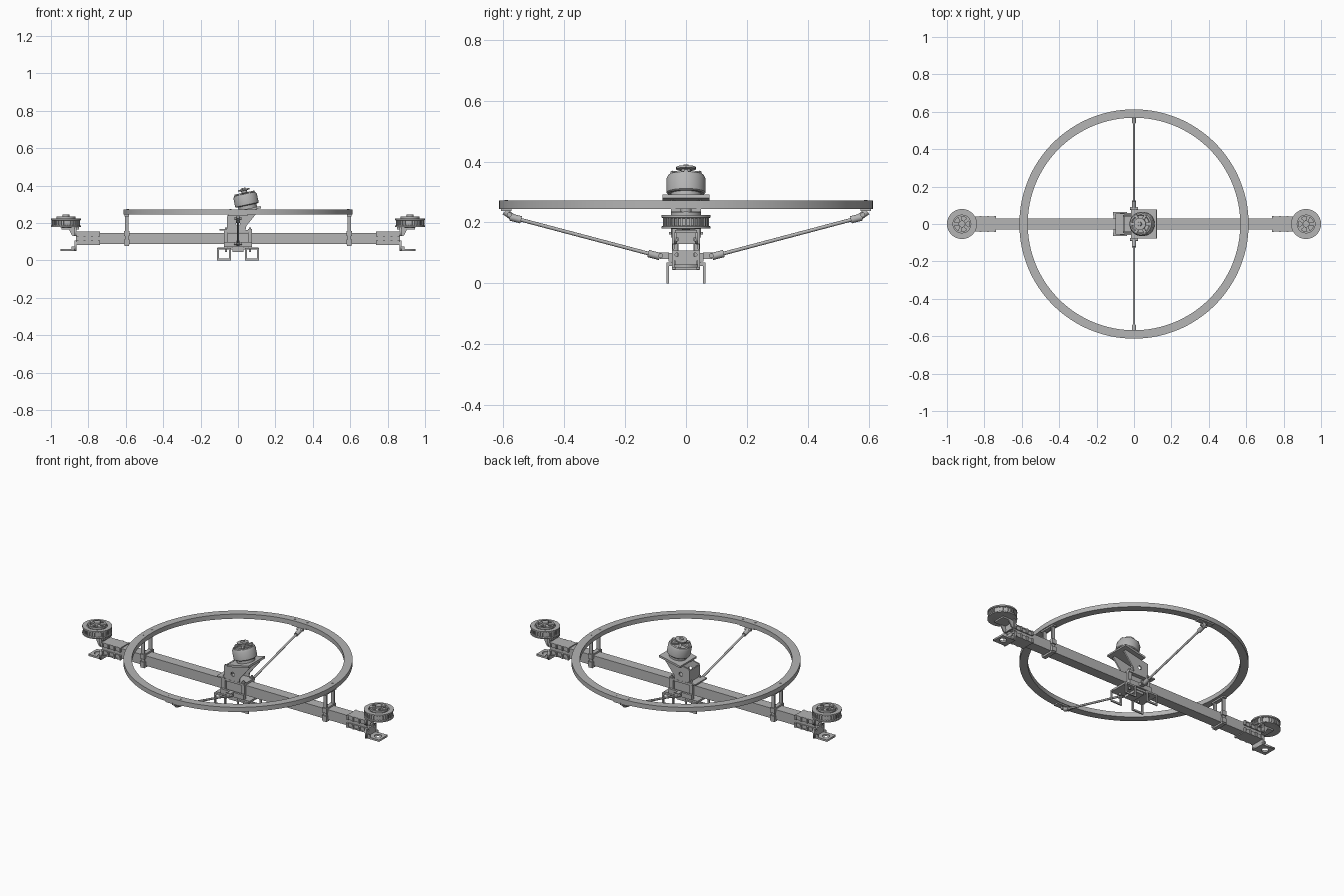
import bpy, bmesh, math
from mathutils import Matrix, Vector

cube = bpy.data.objects.get("Cube")
if cube:
    bpy.data.objects.remove(cube, do_unlink=True)

grey = bpy.data.materials.new("metal_grey")
grey.use_nodes = True
grey.diffuse_color = (0.46, 0.46, 0.46, 1)
grey.node_tree.nodes["Principled BSDF"].inputs["Base Color"].default_value = grey.diffuse_color

I4 = Matrix.Identity(4)
SIDES = (-1, 1)


def finish(name, bm, mat=I4, smooth=False):
    bmesh.ops.recalc_face_normals(bm, faces=bm.faces)
    bm.transform(mat)
    mesh = bpy.data.meshes.new(name)
    bm.to_mesh(mesh)
    bm.free()
    mesh.materials.append(grey)
    ob = bpy.data.objects.new(name, mesh)
    bpy.context.collection.objects.link(ob)
    if smooth:
        bpy.ops.object.select_all(action='DESELECT')
        ob.select_set(True)
        bpy.context.view_layer.objects.active = ob
        bpy.ops.object.shade_smooth_by_angle(angle=math.radians(35))
    return ob


def box(name, x, y, z, mat=I4):
    """Box from three (low, high) ranges."""
    bm = bmesh.new()
    size = Matrix.Diagonal([b - a for a, b in (x, y, z)] + [1])
    centre = Matrix.Translation([(a + b) / 2 for a, b in (x, y, z)])
    bmesh.ops.create_cube(bm, size=1, matrix=centre @ size)
    return finish(name, bm, mat)


def lathe(name, profile, mat=I4, closed=False, steps=64):
    bm = bmesh.new()
    vs = [bm.verts.new((r, 0, z)) for r, z in profile]
    es = [bm.edges.new(p) for p in zip(vs, vs[1:])]
    if closed:
        es.append(bm.edges.new((vs[-1], vs[0])))
    bmesh.ops.spin(bm, geom=vs + es, cent=(0, 0, 0), axis=(0, 0, 1),
                   angle=math.tau, steps=steps, use_duplicate=False)
    bmesh.ops.remove_doubles(bm, verts=bm.verts, dist=1e-5)
    return finish(name, bm, mat, True)


def rod(name, a, b, r, sides=16):
    a, b = Vector(a), Vector(b)
    turn = (b - a).to_track_quat('Z', 'Y').to_matrix().to_4x4()
    h = (b - a).length
    return lathe(name, [(0, 0), (r, 0), (r, h), (0, h)], Matrix.Translation(a) @ turn, steps=sides)


def plate(name, outline, thick, mat=I4, holes=()):
    """Flat plate from an outline with round holes (x, y, radius), centred on its thickness."""
    cu = bpy.data.curves.new(name, 'CURVE')
    cu.dimensions, cu.fill_mode, cu.extrude = '2D', 'BOTH', thick / 2
    loops = [outline] + [[(x + r * math.cos(i * math.tau / 20), y + r * math.sin(i * math.tau / 20))
                          for i in range(20)] for x, y, r in holes]
    for pts in loops:
        sp = cu.splines.new('POLY')
        sp.points.add(len(pts) - 1)
        for p, (x, y) in zip(sp.points, pts):
            p.co = (x, y, 0, 1)
        sp.use_cyclic_u = True
    tmp = bpy.data.objects.new(name, cu)
    bpy.context.collection.objects.link(tmp)
    dg = bpy.context.evaluated_depsgraph_get()
    mesh = bpy.data.meshes.new_from_object(tmp.evaluated_get(dg))
    bm = bmesh.new()
    bm.from_mesh(mesh)
    bpy.data.objects.remove(tmp)
    bpy.data.meshes.remove(mesh)
    bmesh.ops.remove_doubles(bm, verts=bm.verts, dist=1e-5)
    return finish(name, bm, mat)


def rect(x0, x1, y0, y1):
    return [(x0, y0), (x1, y0), (x1, y1), (x0, y1)]


UP_Y = Matrix.Rotation(math.pi / 2, 4, 'X')      # plate outline read as x, z
UP_X = Matrix(((0, 0, 1, 0), (1, 0, 0, 0), (0, 1, 0, 0), (0, 0, 0, 1)))  # outline as y, z

# Large ring
lathe("ring", [(0.568, 0.245), (0.613, 0.245), (0.613, 0.272), (0.568, 0.272)], closed=True, steps=128)
for k in range(4):
    turn = Matrix.Rotation(k * math.pi / 2, 4, 'Z')
    for s in SIDES:
        p = turn @ Vector((0.59, s * 0.04, 0.27))
        rod("ring_screw", p, p + Vector((0, 0, 0.004)), 0.006)

# Hollow square beam
for s in SIDES:
    box("beam_side", (-0.865, 0.865), sorted((s * 0.025, s * 0.03)), (0.088, 0.147))
for z in (0.088, 0.142):
    box("beam_face", (-0.865, 0.865), (-0.025, 0.025), (z, z + 0.005))

# Both beam ends are alike, turned half a circle
for side in SIDES:
    M = Matrix.Rotation(0 if side > 0 else math.pi, 4, 'Z')

    # Ring posts
    box("post_cap", (0.583, 0.607), (-0.05, 0.05), (0.236, 0.245), M)
    box("post_saddle", (0.583, 0.607), (-0.042, 0.042), (0.148, 0.158), M)
    box("post_foot", (0.583, 0.607), (-0.042, 0.042), (0.077, 0.087), M)
    for s in SIDES:
        box("post", (0.585, 0.605), sorted((s * 0.031, s * 0.039)), (0.077, 0.24), M)
        for z in (0.085, 0.13):
            box("post_clamp", (0.581, 0.609), sorted((s * 0.031, s * 0.046)), (z, z + 0.028), M)

    # End clamp
    for z0, z1, skin in ((0.128, 0.154, 0.148), (0.082, 0.108, 0.082)):
        box("clamp_skin", (0.74, 0.865), (-0.04, 0.04), (skin, skin + 0.006), M)
        for s in SIDES:
            box("clamp_rail", (0.74, 0.865), sorted((s * 0.031, s * 0.037)), (z0, z1), M)
            for x in (0.738, 0.775, 0.815, 0.853):
                box("clamp_rib", (x, x + 0.01), sorted((s * 0.031, s * 0.044)), (z0, z1), M)

    # Wheel bracket and foot
    plate("wheel_upright", rect(-0.046, 0.046, 0.13, 0.178), 0.01,
          M @ Matrix.Translation((0.868, 0, 0)) @ UP_X, [(-0.03, 0.145, 0.006), (0.03, 0.145, 0.006)])
    for s in SIDES:
        plate("wheel_gusset", [(0.868, 0.13), (0.885, 0.13), (0.905, 0.168), (0.868, 0.168)], 0.006,
              M @ Matrix.Translation((0, s * 0.034, 0)) @ UP_Y)
        box("wheel_guide", (0.85, 0.874), sorted((s * 0.03, s * 0.04)), (0.17, 0.215), M)
    box("wheel_arm", (0.85, 0.945), (-0.036, 0.036), (0.166, 0.175), M)
    plate("foot_upright", rect(-0.046, 0.046, 0.052, 0.108), 0.01,
          M @ Matrix.Translation((0.868, 0, 0)) @ UP_X, [(-0.03, 0.094, 0.006), (0.03, 0.094, 0.006)])
    plate("foot", rect(0.863, 0.95, -0.04, 0.04), 0.011,
          M @ Matrix.Translation((0, 0, 0.057)), [(0.915, 0, 0.02)])
    for s in SIDES:
        box("foot_rim", (0.863, 0.89), sorted((s * 0.034, s * 0.04)), (0.06, 0.076), M)

    # Grooved wheel with a raised hub
    W = M @ Matrix.Translation((0.92, 0, 0))
    lathe("wheel", [(0.055, 0.18), (0.08, 0.18), (0.08, 0.187), (0.071, 0.19), (0.071, 0.213),
                    (0.08, 0.216), (0.08, 0.224), (0.055, 0.224)], W, closed=True)
    lathe("wheel_core", [(0, 0.175), (0.056, 0.18), (0.056, 0.216), (0, 0.216)], W)
    for k in range(32):
        box("wheel_tooth", (0.07, 0.076), (-0.003, 0.003), (0.187, 0.216),
            W @ Matrix.Rotation(k * math.tau / 32, 4, 'Z'))
    lathe("wheel_hub", [(0, 0.216), (0.018, 0.216), (0.018, 0.246), (0, 0.246)], W)
    for k in range(5):
        box("hub_lug", (0.012, 0.047), (-0.008, 0.008), (0.226, 0.236),
            W @ Matrix.Rotation(k * math.tau / 5, 4, 'Z'))
    lathe("hub_collar", [(0.04, 0.222), (0.05, 0.222), (0.05, 0.234), (0.04, 0.234)], W, closed=True)

# Brace rods with jointed ends
for s in SIDES:
    low, high = Vector((0, s * 0.1, 0.092)), Vector((0, s * 0.565, 0.215))
    way = (high - low).normalized()
    rod("brace", low, high, 0.006)
    rod("brace_lower_socket", low - way * 0.015, low + way * 0.025, 0.012)
    rod("brace_upper_socket", high - way * 0.025, high + way * 0.012, 0.012)
    box("lower_hinge", (-0.012, 0.012), sorted((s * 0.055, s * 0.085)), (0.08, 0.102))
    rod("lower_pin", (-0.022, s * 0.083, 0.091), (0.022, s * 0.083, 0.091), 0.008)
    rod("upper_link", high, (0, s * 0.595, 0.236), 0.011)
    rod("upper_pin", (-0.02, s * 0.58, 0.225), (0.02, s * 0.58, 0.225), 0.008)
    box("upper_hinge", (-0.05, 0.05), sorted((s * 0.572, s * 0.607)), (0.237, 0.245))

# Central clamp around the beam
box("clamp_floor", (-0.11, 0.11), (-0.05, 0.05), (0.058, 0.07))
box("clamp_block", (-0.03, 0.03), (-0.045, 0.045), (0.044, 0.088))
box("clamp_roof", (-0.075, 0.075), (-0.05, 0.05), (0.15, 0.162))
for s in SIDES:
    box("brace_plate", (-0.075, 0.075), sorted((s * 0.045, s * 0.058)), (0.072, 0.1))
    for x in (-0.075, 0.053):
        box("clamp_strap", (x, x + 0.022), sorted((s * 0.032, s * 0.045)), (0.07, 0.168))
        rod("clamp_bolt", (x + 0.011, s * 0.04, 0.045), (x + 0.011, s * 0.04, 0.176), 0.006)

# Landing loops below the clamp
for sx in SIDES:
    for sy in SIDES:
        y = sorted((sy * 0.056, sy * 0.064))
        for x in (0.037, 0.102):
            box("leg", sorted((sx * x, sx * (x + 0.01))), y, (0, 0.068))
        box("leg_base", sorted((sx * 0.037, sx * 0.112)), y, (0, 0.01))
        box("leg_top", sorted((sx * 0.037, sx * 0.112)), sorted((sy * 0.045, sy * 0.064)), (0.058, 0.068))

# Motor tower
for s in SIDES:
    plate("tower_cheek", [(-0.055, 0.16), (0.04, 0.16), (0.045, 0.185), (0.11, 0.265), (0.1, 0.275), (-0.055, 0.242)],
          0.008, Matrix.Translation((0, s * 0.045, 0)) @ UP_Y, [(0.0, 0.2, 0.012)])
box("tower_back", (-0.058, -0.05), (-0.049, 0.049), (0.16, 0.235))
box("tower_shelf", (-0.1, -0.05), (-0.055, 0.055), (0.16, 0.168))

# Tilted motor
T = Matrix.Translation((0.055, 0, 0.265)) @ Matrix.Rotation(math.radians(-12), 4, 'Y')
box("motor_plate", (-0.07, 0.07), (-0.077, 0.077), (0, 0.012), T)
lathe("motor_base", [(0, 0.012), (0.05, 0.012), (0.05, 0.03), (0, 0.03)], T)
lathe("motor_bell", [(0, 0.03), (0.06, 0.03), (0.064, 0.034), (0.064, 0.08), (0.058, 0.092),
                     (0.05, 0.095), (0.045, 0.09), (0, 0.09)], T)
for k in range(6):
    box("motor_vane", (0.01, 0.055), (-0.007, 0.007), (0.088, 0.1), T @ Matrix.Rotation(k * math.tau / 6, 4, 'Z'))
lathe("motor_shaft", [(0, 0.09), (0.016, 0.09), (0.016, 0.11), (0.032, 0.112), (0.032, 0.119),
                      (0.012, 0.12), (0.01, 0.126), (0, 0.126)], T)
